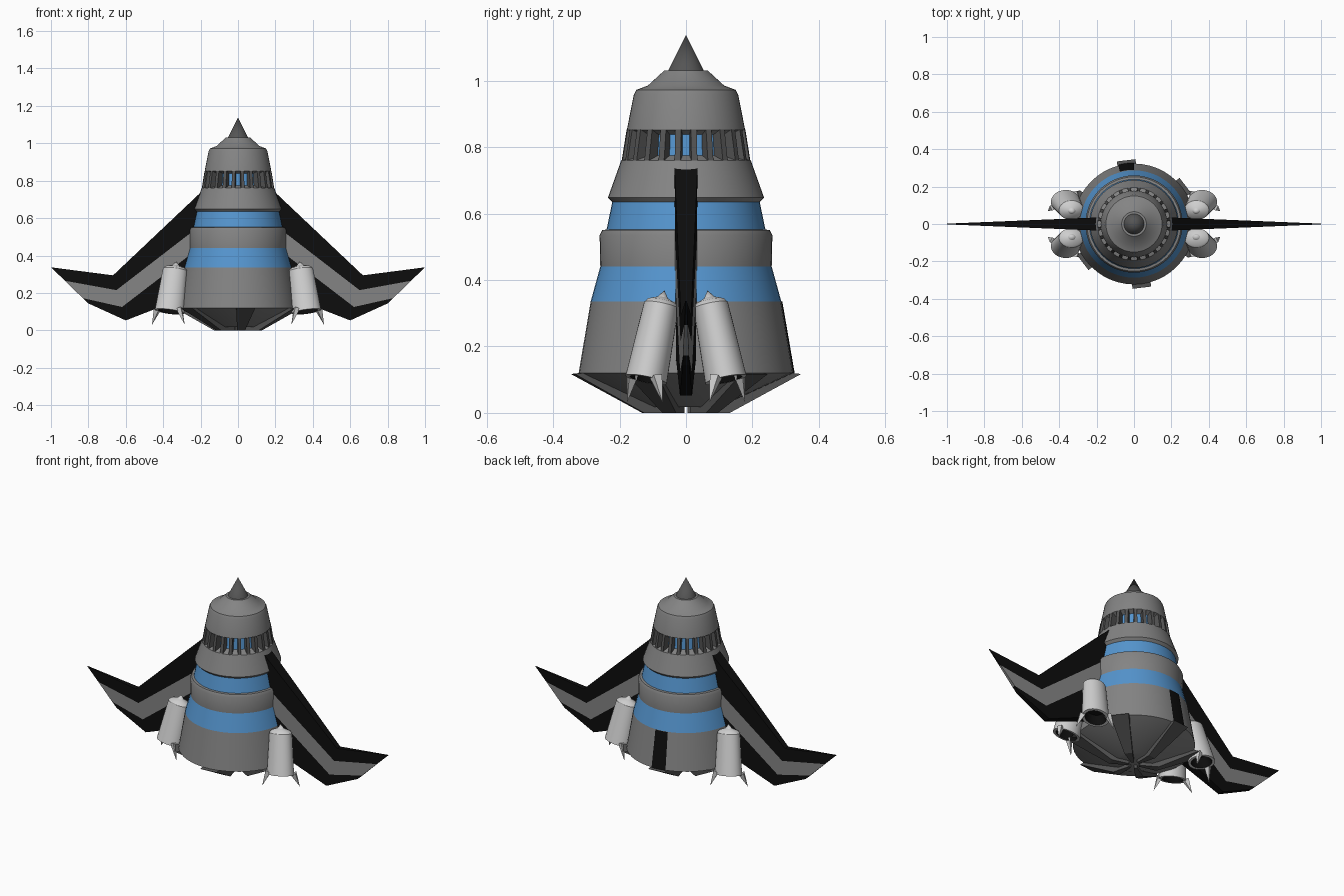
import bpy, bmesh, math
from mathutils import Vector, Matrix

if "Cube" in bpy.data.objects:
    bpy.data.objects.remove(bpy.data.objects["Cube"])


def material(name, rgb):
    m = bpy.data.materials.new(name)
    m.diffuse_color = (*rgb, 1)
    m.use_nodes = True
    m.node_tree.nodes["Principled BSDF"].inputs["Base Color"].default_value = m.diffuse_color
    return m


GREY = material("hull grey", (0.23, 0.23, 0.23))
DARK = material("dark grey", (0.09, 0.09, 0.09))
BLACK = material("black", (0.004, 0.004, 0.004))
BLUE = material("band blue", (0.09, 0.30, 0.62))
LIGHT = material("engine light grey", (0.62, 0.62, 0.62))


def finish(name, bm, mats, smooth=False):
    bmesh.ops.remove_doubles(bm, verts=bm.verts, dist=1e-5)
    bmesh.ops.recalc_face_normals(bm, faces=bm.faces)
    me = bpy.data.meshes.new(name)
    bm.to_mesh(me)
    bm.free()
    for m in mats:
        me.materials.append(m)
    ob = bpy.data.objects.new(name, me)
    bpy.context.collection.objects.link(ob)
    if smooth:
        bpy.ops.object.select_all(action='DESELECT')
        ob.select_set(True)
        bpy.context.view_layer.objects.active = ob
        bpy.ops.object.shade_smooth_by_angle(angle=math.radians(30))
    return ob


def lathe(name, profile, mat, segs=48, a0=0.0, a1=360.0, dark_from=None, inner=None):
    """Turn (radius, z) points about z; faces from profile index dark_from use inner."""
    bm = bmesh.new()
    rings = []
    for i in range(segs + 1):
        a = math.radians(a0 + (a1 - a0) * i / segs)
        rings.append([bm.verts.new((r * math.cos(a), r * math.sin(a), z)) for r, z in profile])
    for p, q in zip(rings, rings[1:]):
        for j in range(len(profile) - 1):
            corners = [p[j], q[j], q[j + 1], p[j + 1]]
            if profile[j][0] == 0:
                corners = corners[1:]
            elif profile[j + 1][0] == 0:
                corners = corners[:3]
            f = bm.faces.new(corners)
            if dark_from is not None and j >= dark_from:
                f.material_index = 1
    return finish(name, bm, [mat] + ([inner] if inner else []), True)


def prism(name, outline, half_widths, mat, matrix):
    """Solid from an x-z outline, with a half width in y at each point."""
    bm = bmesh.new()
    sides = [[bm.verts.new((x, s * w, z)) for (x, z), w in zip(outline, half_widths)]
             for s in (-1, 1)]
    bm.faces.new(sides[0])
    bm.faces.new(sides[1])
    n = len(outline)
    for i in range(n):
        k = (i + 1) % n
        bm.faces.new([sides[0][i], sides[0][k], sides[1][k], sides[1][i]])
    bm.transform(matrix)
    return finish(name, bm, [mat])


# Stacked hull sections
lathe("nose_spike", [(0, 1.137), (0.054, 1.03)], DARK)
lathe("upper_hull", [(0, 1.03), (0.066, 1.03), (0.115, 0.985), (0.15, 0.972), (0.157, 0.958),
                     (0.178, 0.852), (0.15, 0.838)], GREY)
lathe("window_band", [(0.146, 0.842), (0.152, 0.77)], BLUE)
lathe("shoulder_hull", [(0.15, 0.775), (0.195, 0.76), (0.235, 0.648), (0.222, 0.634)], GREY)
lathe("upper_blue_band", [(0.222, 0.634), (0.239, 0.552)], BLUE)
lathe("middle_hull", [(0.239, 0.552), (0.252, 0.55), (0.26, 0.535), (0.258, 0.44)], GREY)
lathe("lower_blue_band", [(0.258, 0.44), (0.287, 0.335)], BLUE)
lathe("lower_hull", [(0.287, 0.335), (0.323, 0.12), (0.10, 0.018), (0, 0.018)], GREY)

# Window mullions around the cockpit band
for i in range(24):
    prism(f"window_rib_{i}", [(0.14, 0.853), (0.179, 0.853), (0.194, 0.76), (0.14, 0.76)],
          [0.009] * 4, DARK, Matrix.Rotation(math.radians(i * 15 + 7.5), 4, 'Z'))

# Wedge ribs below the hull
for i in range(6):
    prism(f"base_rib_{i}", [(0.30, 0.122), (0.343, 0.117), (0.13, 0.0), (0.03, 0.0), (0.03, 0.03)],
          [0.05, 0.05, 0.022, 0.008, 0.008], DARK,
          Matrix.Rotation(math.radians(97 + 60 * i), 4, 'Z'))

# Black hatch on the back of the lower hull
lathe("rear_hatch", [(0.290, 0.335), (0.327, 0.12)], BLACK, 6, 90, 105)

# Wings: rows run from leading to trailing edge, grey stripe in the middle row
STATIONS = [
    [(0.17, 0.765), (0.17, 0.585), (0.17, 0.47), (0.17, 0.22)],
    [(0.668, 0.294), (0.65, 0.215), (0.62, 0.125), (0.60, 0.053)],
    [(1.0, 0.337), (0.925, 0.265), (0.83, 0.172), (0.80, 0.144)],
]
for sx, side in ((1, "right"), (-1, "left")):
    bm = bmesh.new()
    grid = {}
    for i, row in enumerate(STATIONS):
        for j, (x, z) in enumerate(row):
            half = 0.002 + 0.034 * (1 - x) / 0.83
            for s in (-1, 1):
                grid[i, j, s] = bm.verts.new((sx * x, s * half, z))
    for i in range(2):
        for j in range(3):
            for s in (-1, 1):
                f = bm.faces.new([grid[i, j, s], grid[i + 1, j, s],
                                  grid[i + 1, j + 1, s], grid[i, j + 1, s]])
                f.material_index = 1 if j == 1 else 0
        for j in (0, 3):
            bm.faces.new([grid[i, j, -1], grid[i + 1, j, -1], grid[i + 1, j, 1], grid[i, j, 1]])
    for i in (0, 2):
        for j in range(3):
            f = bm.faces.new([grid[i, j, -1], grid[i, j + 1, -1],
                              grid[i, j + 1, 1], grid[i, j, 1]])
            f.material_index = 1 if j == 1 else 0
    finish(f"{side}_wing", bm, [BLACK, GREY])

# Four splayed engine pods with dark nozzles and two landing spikes each
for sx in (1, -1):
    for sy in (1, -1):
        tag = ("right" if sx > 0 else "left") + ("_rear" if sy > 0 else "_front")
        top = Vector((sx * 0.334, sy * 0.072, 0.335))
        foot = Vector((sx * 0.366, sy * 0.120, 0.10))
        axis = top - foot
        h = axis.length
        pod = lathe(f"{tag}_engine",
                    [(0, h + 0.035), (0.02, h + 0.012), (0.055, h), (0.066, h - 0.012),
                     (0.079, 0.0), (0.062, 0.0), (0.05, 0.06), (0, 0.06)],
                    LIGHT, 32, dark_from=5, inner=BLACK)
        turn = Vector((0, 0, 1)).rotation_difference(axis).to_matrix().to_4x4()
        pod.data.transform(Matrix.Translation(foot) @ turn @ Matrix.Diagonal((1, 0.8, 1, 1)))
        for n, (tip, base) in enumerate((((0.46, 0.07, 0.03), (0.432, 0.09, 0.11)),
                                         ((0.285, 0.178, 0.03), (0.315, 0.16, 0.12)))):
            bm = bmesh.new()
            t, b = (Vector((sx * p[0], sy * p[1], p[2])) for p in (tip, base))
            d = t - b
            bmesh.ops.create_cone(bm, segments=4, radius1=0.02, radius2=0.0, depth=d.length,
                                  cap_ends=True)
            rot = Vector((0, 0, 1)).rotation_difference(d).to_matrix().to_4x4()
            bm.transform(Matrix.Translation((t + b) / 2) @ rot)
            finish(f"{tag}_engine_spike_{n}", bm, [LIGHT])
